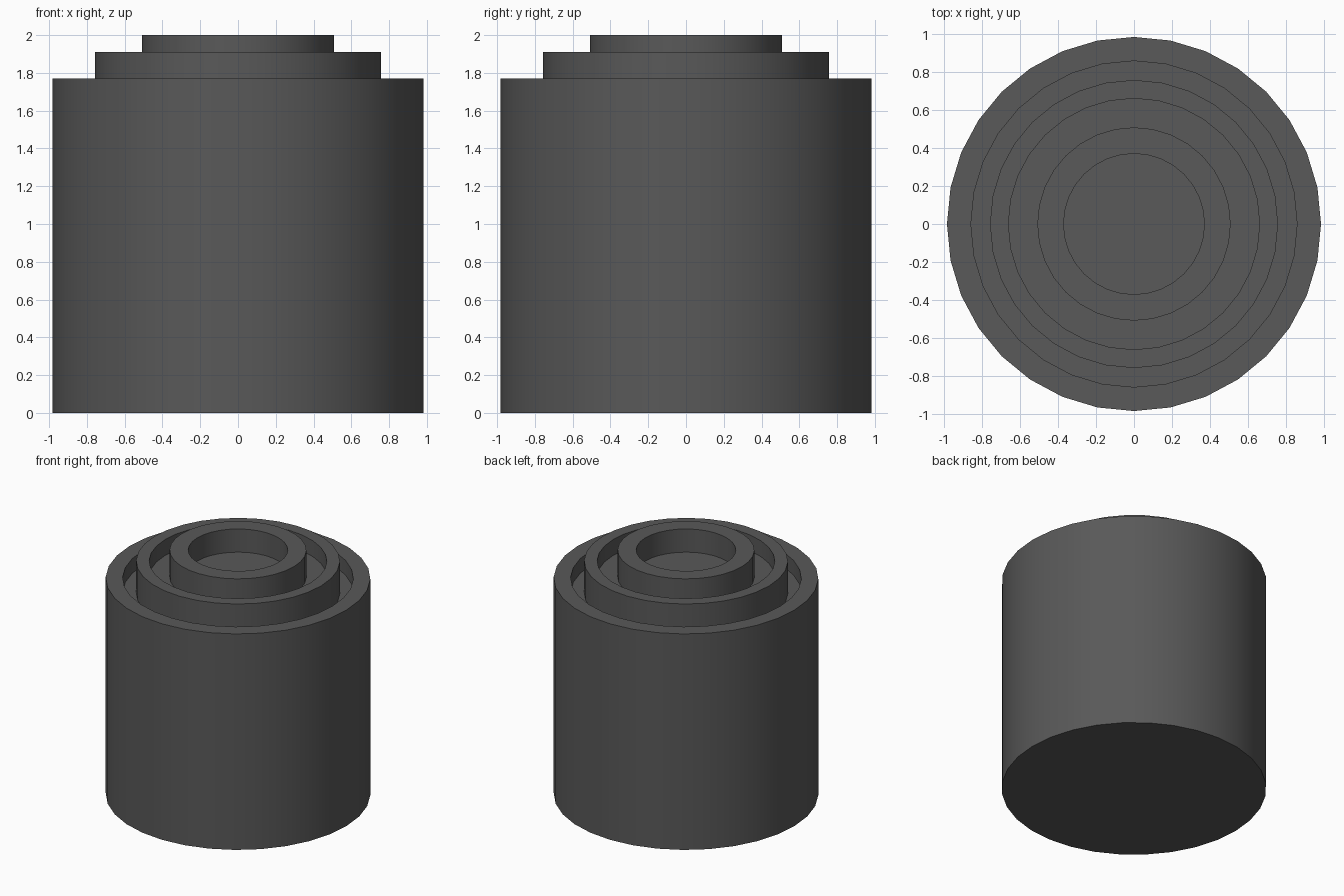
import bpy, bmesh, math

if "Cube" in bpy.data.objects:
    bpy.data.objects.remove(bpy.data.objects["Cube"])

SIDES = 32


def lathe(name, profile):
    """Revolve an (r, z) profile around z; zero-radius ends become flat caps."""
    bm = bmesh.new()
    rings = []
    for r, z in profile:
        rings.append([bm.verts.new((r * math.cos(2 * math.pi * i / SIDES),
                                    r * math.sin(2 * math.pi * i / SIDES), z))
                      for i in range(SIDES)])
    for a, b in zip(rings, rings[1:]):
        for i in range(SIDES):
            j = (i + 1) % SIDES
            bm.faces.new((a[i], a[j], b[j], b[i]))
    bm.faces.new(list(reversed(rings[0])))
    bm.faces.new(rings[-1])
    bmesh.ops.recalc_face_normals(bm, faces=bm.faces)
    mesh = bpy.data.meshes.new(name)
    bm.to_mesh(mesh)
    bm.free()
    obj = bpy.data.objects.new(name, mesh)
    bpy.context.collection.objects.link(obj)
    bpy.context.view_layer.objects.active = obj
    obj.select_set(True)
    bpy.ops.object.shade_smooth_by_angle(angle=math.radians(30))
    obj.select_set(False)
    mat = bpy.data.materials.get("dark_grey") or bpy.data.materials.new("dark_grey")
    mat.diffuse_color = (0.1, 0.1, 0.1, 1)
    mat.use_nodes = True
    mat.node_tree.nodes["Principled BSDF"].inputs["Base Color"].default_value = mat.diffuse_color
    mesh.materials.append(mat)
    return obj


# One continuous stepped profile: outer body, middle ring, inner ring, cup floor
profile = [
    (0.983, 0.0), (0.983, 1.77),                               # outer wall
    (0.857, 1.77), (0.857, 1.65),                              # rim, outer groove
    (0.757, 1.65), (0.757, 1.91), (0.66, 1.91), (0.66, 1.78),  # middle ring
    (0.508, 1.78), (0.508, 2.0), (0.37, 2.0), (0.37, 1.81),    # inner ring
]
lathe("stepped_cylinder", profile)
